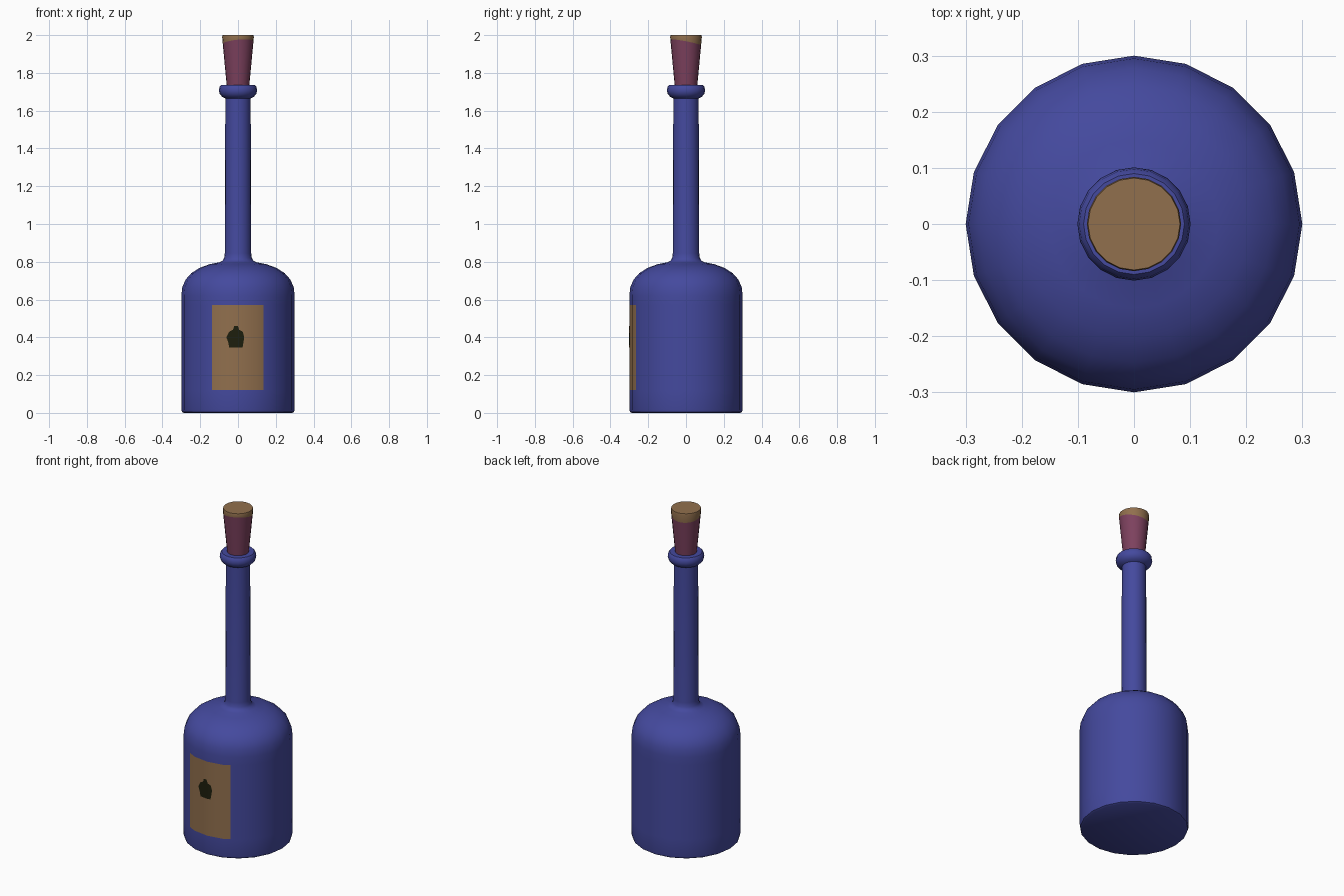
import bpy, bmesh, math
from mathutils import Vector

if "Cube" in bpy.data.objects:
    bpy.data.objects.remove(bpy.data.objects["Cube"])

SIDES = 20


def material(name, rgb):
    m = bpy.data.materials.new(name)
    m.diffuse_color = (*rgb, 1)
    m.use_nodes = True
    m.node_tree.nodes["Principled BSDF"].inputs["Base Color"].default_value = m.diffuse_color
    return m


BLUE = material("blue glass", (0.058, 0.067, 0.342))
TAN = material("tan", (0.283, 0.160, 0.075))
WINE = material("wine red", (0.205, 0.053, 0.112))
DARK = material("dark green", (0.012, 0.013, 0.004))


def lathe(profile):
    """Revolve (radius, z) points around z; radius 0 closes to a pole."""
    bm = bmesh.new()
    rings = []
    for r, z in profile:
        if r == 0:
            rings.append([bm.verts.new((0, 0, z))] * SIDES)
        else:
            rings.append([bm.verts.new((r * math.cos(a), r * math.sin(a), z))
                          for a in (2 * math.pi * i / SIDES for i in range(SIDES))])
    for lo, hi in zip(rings, rings[1:]):
        for i in range(SIDES):
            j = (i + 1) % SIDES
            bm.faces.new(dict.fromkeys((lo[i], lo[j], hi[j], hi[i])))
    return bm


def cut(bm, faces, point, normal):
    """Split the given faces along a plane."""
    geom = set(faces)
    for f in faces:
        geom.update(f.edges, f.verts)
    bmesh.ops.bisect_plane(bm, geom=list(geom), plane_co=point, plane_no=normal)


def finish(bm, name, mats, angle=40):
    bmesh.ops.recalc_face_normals(bm, faces=bm.faces[:])
    me = bpy.data.meshes.new(name)
    bm.to_mesh(me)
    bm.free()
    for m in mats:
        me.materials.append(m)
    ob = bpy.data.objects.new(name, me)
    bpy.context.collection.objects.link(ob)
    bpy.ops.object.select_all(action='DESELECT')
    ob.select_set(True)
    bpy.context.view_layer.objects.active = ob
    bpy.ops.object.shade_smooth_by_angle(angle=math.radians(angle))
    return ob


# Bottle: body, dome shoulder, long neck and rolled lip
LABEL_X, LABEL_Z = (-0.138, 0.135), (0.12, 0.57)
bm = lathe([(0, 0), (0.287, 0), (0.297, 0.006), (0.3, 0.018),
            (0.3, LABEL_Z[0]), (0.3, LABEL_Z[1]), (0.3, 0.62),
            (0.295, 0.665), (0.278, 0.705), (0.247, 0.74), (0.203, 0.768),
            (0.15, 0.787), (0.1, 0.797), (0.082, 0.806), (0.073, 0.82),
            (0.07, 0.845), (0.067, 1.665), (0.082, 1.672), (0.096, 1.687),
            (0.101, 1.705), (0.098, 1.725), (0.09, 1.735), (0.06, 1.735),
            (0.055, 1.66), (0, 1.66)])


def label_band():
    return [f for f in bm.faces if f.calc_center_median().y < -0.2
            and LABEL_Z[0] < f.calc_center_median().z < LABEL_Z[1]]


# Paper label: cut into the front of the body
for x in LABEL_X:
    cut(bm, label_band(), (x, 0, 0), (1, 0, 0))
for f in label_band():
    if LABEL_X[0] < f.calc_center_median().x < LABEL_X[1]:
        f.material_index = 1
finish(bm, "bottle", [BLUE, TAN])

# Stopper: red wrap with a bare tan top along a slanted line
bm = lathe([(0, 1.67), (0.054, 1.67), (0.060, 1.735), (0.084, 1.99),
            (0.082, 2.0), (0, 2.0)])
point, normal = Vector((0, 0, 1.96)), Vector((-0.09, 0.19, 1))
cut(bm, bm.faces[:], point, normal)
for f in bm.faces:
    f.material_index = int((f.calc_center_median() - point).dot(normal) > 0)
finish(bm, "stopper", [WINE, TAN])

# Emblem: thin dark crest folded over the front edge of the body
outline = [(-0.046, 0.345), (0.024, 0.345), (0.029, 0.375), (0.033, 0.40),
           (0.025, 0.43), (0.006, 0.44), (0.0, 0.46), (-0.02, 0.46),
           (-0.027, 0.44), (-0.046, 0.43), (-0.062, 0.40), (-0.052, 0.375)]
bm = bmesh.new()
bm.faces.new([bm.verts.new((x, 0, z)) for x, z in outline])
cut(bm, bm.faces[:], (0, 0, 0), (1, 0, 0))
for v in bm.verts:
    v.co.y = -0.302 + abs(v.co.x) * math.tan(math.radians(9))
for f in bm.faces:
    f.normal_update()
ob = finish(bm, "emblem", [DARK])
if ob.data.polygons[0].normal.y > 0:
    ob.data.flip_normals()
